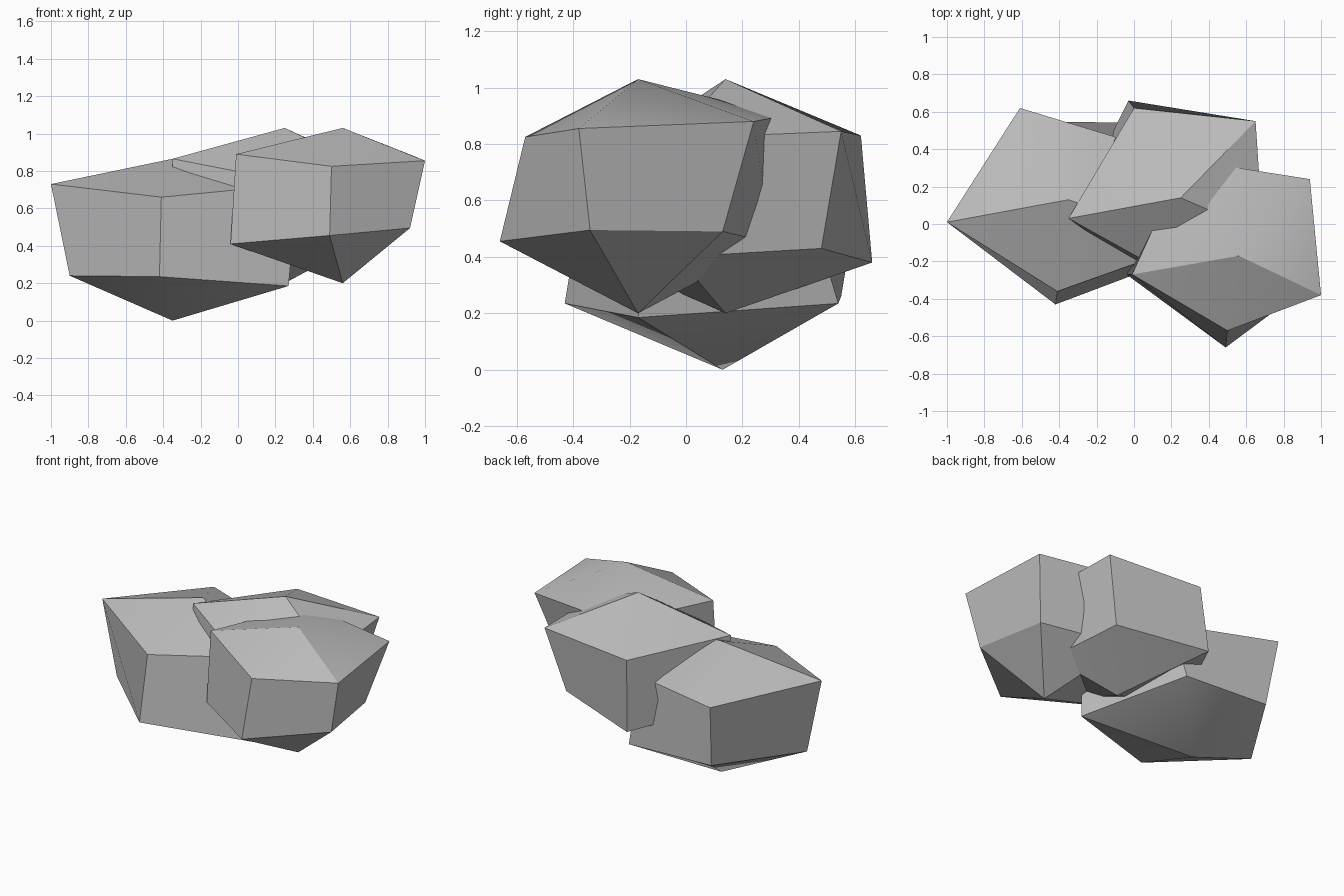
import bpy
import bmesh
from math import radians
from mathutils import Vector

start_cube = bpy.data.objects.get("Cube")
if start_cube:
    bpy.data.objects.remove(start_cube, do_unlink=True)

# Plain grey stone
stone = bpy.data.materials.new("grey stone")
stone.use_nodes = True
stone_colour = (.5, .5, .5, 1)
stone.diffuse_color = stone_colour
stone.node_tree.nodes["Principled BSDF"].inputs["Base Color"].default_value = stone_colour


def build_boulder(name, peak, foot_height, shoulder, belly):
    """Five-sided boulder: a peak, a shoulder ring, a belly ring and a foot below the peak."""
    mesh = bmesh.new()
    top = mesh.verts.new(peak)
    bottom = mesh.verts.new((peak[0], peak[1], foot_height))
    upper = [mesh.verts.new(Vector(point)) for point in shoulder]
    lower = [mesh.verts.new(Vector(point)) for point in belly]
    sides = len(upper)
    for index in range(sides):
        following = (index + 1) % sides
        mesh.faces.new((top, upper[index], upper[following]))
        mesh.faces.new((upper[index], lower[index], lower[following], upper[following]))
        mesh.faces.new((bottom, lower[following], lower[index]))
    bmesh.ops.recalc_face_normals(mesh, faces=mesh.faces)

    data = bpy.data.meshes.new(name)
    mesh.to_mesh(data)
    mesh.free()
    data.materials.append(stone)
    boulder = bpy.data.objects.new(name, data)
    bpy.context.collection.objects.link(boulder)

    # Soft shading across the shallow breaks, crisp edges elsewhere
    bpy.ops.object.select_all(action="DESELECT")
    boulder.select_set(True)
    bpy.context.view_layer.objects.active = boulder
    bpy.ops.object.shade_smooth_by_angle(angle=radians(30))
    return boulder


# Low boulder on the right-hand end
build_boulder(
    "low_boulder", peak=(-.35, .13, .865), foot_height=0,
    shoulder=[(-1, .01, .73), (-.41, -.36, .66), (.32, -.1, .73),
              (.05, .42, .64), (-.61, .62, .68)],
    belly=[(-.9, .02, .24), (-.42, -.43, .235), (.27, -.17, .185),
           (.04, .54, .235), (-.57, .55, .26)])

# Middle boulder at the back
build_boulder(
    "back_boulder", peak=(.25, .14, 1.03), foot_height=.2,
    shoulder=[(-.35, .03, .865), (.19, -.27, .76), (.69, -.05, .82),
              (.65, .55, .845), (0, .62, .83)],
    belly=[(-.34, .03, .41), (.18, -.35, .42), (.62, -.03, .4),
           (.54, .48, .43), (-.03, .66, .38)])

# Front boulder on the left-hand end
build_boulder(
    "front_boulder", peak=(.56, -.17, 1.03), foot_height=.2,
    shoulder=[(-.01, -.27, .89), (.5, -.57, .825), (1, -.38, .855),
              (.94, .24, .88), (.27, .345, .9)],
    belly=[(-.04, -.27, .41), (.49, -.66, .455), (.92, -.34, .495),
           (.84, .13, .49), (.32, .3, .45)])
